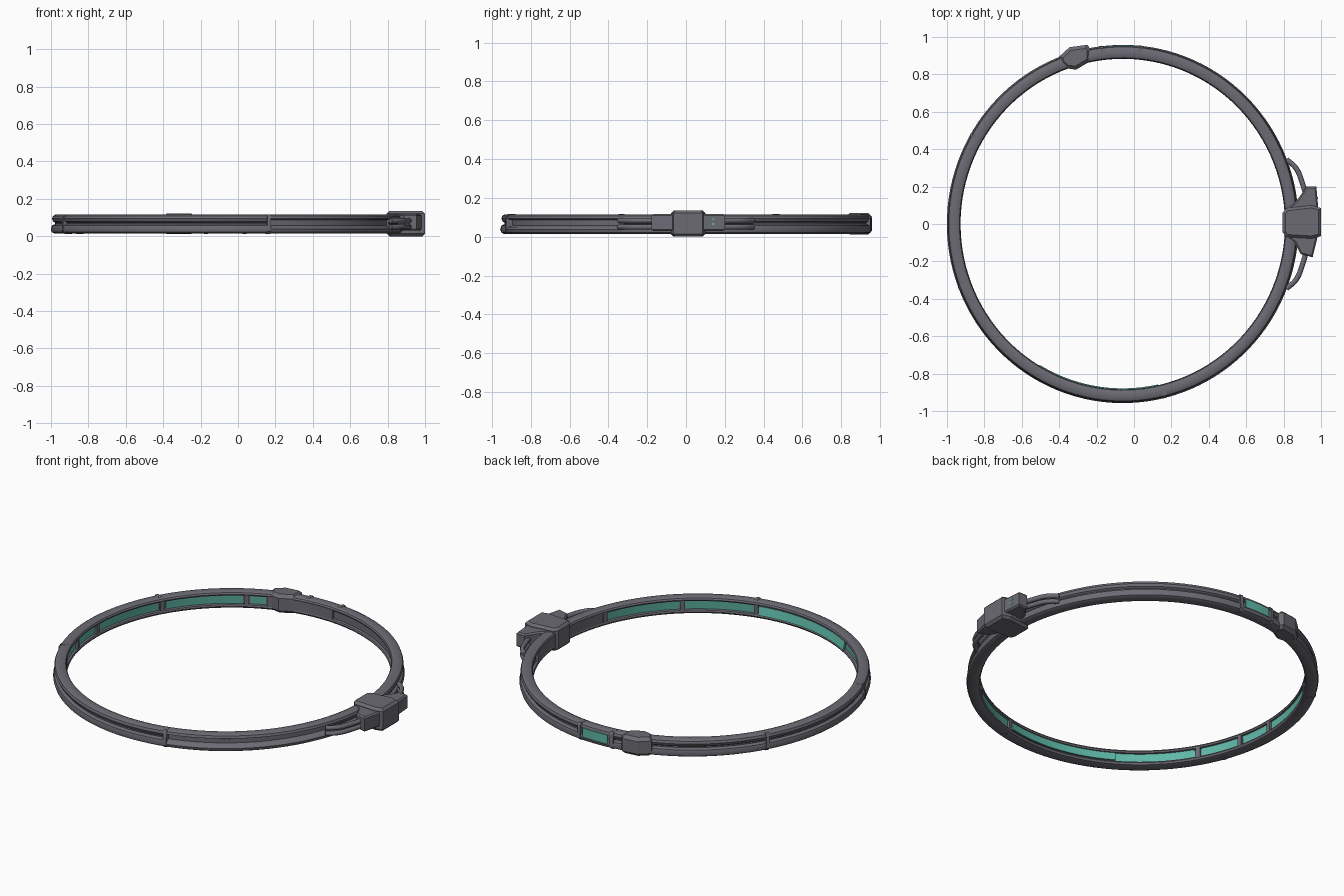
import bpy, bmesh, math
from mathutils import Vector

if "Cube" in bpy.data.objects:
    bpy.data.objects.remove(bpy.data.objects["Cube"])

CX, SX, SY = -0.06, 0.99, 1.008      # ring centre and slight oval scaling


def material(name, rgb):
    m = bpy.data.materials.new(name)
    m.diffuse_color = (*rgb, 1)
    m.use_nodes = True
    m.node_tree.nodes["Principled BSDF"].inputs["Base Color"].default_value = m.diffuse_color
    return m


GREY = material("dark grey", (0.15, 0.147, 0.175))
TEAL = material("teal", (0.115, 0.48, 0.39))


def ring_point(r, deg, z):
    a = math.radians(deg)
    return Vector((CX + SX * r * math.cos(a), SY * r * math.sin(a), z))


def finish(bm, name, mat, angle=35):
    bmesh.ops.recalc_face_normals(bm, faces=bm.faces[:])
    me = bpy.data.meshes.new(name)
    bm.to_mesh(me)
    bm.free()
    me.materials.append(mat)
    ob = bpy.data.objects.new(name, me)
    bpy.context.collection.objects.link(ob)
    if angle:
        bpy.ops.object.select_all(action='DESELECT')
        bpy.context.view_layer.objects.active = ob
        ob.select_set(True)
        bpy.ops.object.shade_smooth_by_angle(angle=math.radians(angle))
    return ob


def sweep(name, profile, start, end, mat, step=3.0):
    """Revolve a closed (radius, z) profile through part of the ring."""
    bm = bmesh.new()
    n = max(1, math.ceil((end - start) / step))
    loops = [[bm.verts.new(ring_point(r, start + (end - start) * i / n, z))
              for r, z in profile] for i in range(n + 1)]
    k = len(profile)
    for a, b in zip(loops, loops[1:]):
        for j in range(k):
            bm.faces.new((a[j], a[(j + 1) % k], b[(j + 1) % k], b[j]))
    bm.faces.new(loops[0])
    bm.faces.new(loops[-1])
    return finish(bm, name, mat)


def prism(name, outline, z0, z1, bevel, mat=GREY):
    """Extrude a top-view outline and chamfer its edges."""
    bm = bmesh.new()
    lo = [bm.verts.new((x, y, z0)) for x, y in outline]
    hi = [bm.verts.new((x, y, z1)) for x, y in outline]
    k = len(outline)
    bm.faces.new(lo)
    bm.faces.new(hi)
    for j in range(k):
        bm.faces.new((lo[j], lo[(j + 1) % k], hi[(j + 1) % k], hi[j]))
    bmesh.ops.recalc_face_normals(bm, faces=bm.faces[:])
    if bevel:
        caps = [e for e in bm.edges if abs(e.verts[0].co.z - e.verts[1].co.z) < 1e-5]
        bmesh.ops.bevel(bm, geom=caps, offset=bevel, segments=1, affect='EDGES')
    return finish(bm, name, mat, 0)


# Band profiles: two rounded rails joined by a web
lower = [(0.895, 0.016), (0.93, 0.014), (0.945, 0.022), (0.95, 0.038)]
narrow_groove = [(0.944, 0.058), (0.927, 0.065), (0.927, 0.072), (0.938, 0.079)]
wide_groove = [(0.94, 0.05), (0.918, 0.057), (0.918, 0.086), (0.936, 0.09)]
upper = [(0.944, 0.094), (0.939, 0.108), (0.927, 0.115), (0.895, 0.115),
         (0.882, 0.109), (0.877, 0.1), (0.88, 0.092)]
inner = [(0.893, 0.089), (0.893, 0.041), (0.88, 0.038), (0.876, 0.03), (0.882, 0.02)]
narrow = lower + narrow_groove + upper + inner
wide = lower + wide_groove + upper + inner

sweep("band_left_front", narrow, 201, 284, GREY)
sweep("band_right_front", wide, 284, 340, GREY)
sweep("band_right_back", narrow, 340, 444, GREY)
sweep("band_back_panel", wide, 84, 97, GREY)
sweep("band_left_back", narrow, 97, 201, GREY)

# Teal inlays along the inner wall
for i, (a, b) in enumerate([(112.5, 118), (120.5, 148), (151, 178), (180, 192),
                            (194, 208.5), (211, 239), (284.5, 309), (311, 338)]):
    sweep(f"inner_inlay_{i}", [(0.892, 0.041), (0.895, 0.041), (0.895, 0.089), (0.888, 0.089)],
          a, b, TEAL)
# this long inlay stands slightly proud of the upper rail
sweep("inner_inlay_proud", [(0.872, 0.04), (0.88, 0.04), (0.89, 0.089), (0.882, 0.089)],
      239, 282.5, TEAL)

# Teal window on the outside at the back
sweep("outer_window", [(0.94, 0.042), (0.949, 0.042), (0.949, 0.094), (0.94, 0.094)],
      85.5, 95.5, TEAL)

# Ribs dividing the inlays
for i, a in enumerate([119.2, 149.5, 179, 193, 209.7, 283.5, 310, 339]):
    sweep(f"inner_rib_{i}", [(0.879, 0.03), (0.9, 0.03), (0.9, 0.1), (0.879, 0.1)],
          a - 0.8, a + 0.8, GREY)

# Dark solid lining either side of the clasps, where there are no inlays
for name, a, b in (("lining_back", 86, 112), ("lining_clasp", 340, 380)):
    sweep(name, [(0.879, 0.036), (0.9, 0.036), (0.9, 0.095), (0.879, 0.095)], a, b, GREY)

# Collars at the joints, slightly proud of the band
for i, a in enumerate([84, 97, 150, 201, 284]):
    sweep(f"joint_collar_{i}",
          [(0.9, 0.013), (0.935, 0.013), (0.951, 0.028), (0.949, 0.1), (0.938, 0.116),
           (0.9, 0.116)], a - 0.6, a + 0.6, GREY)

# Main clasp: wings and taller central block
prism("clasp_wings", [(0.815, 0.085), (0.865, 0.12), (0.895, 0.16), (0.92, 0.2), (0.975, 0.2),
                      (0.985, 0.09), (0.98, -0.075), (0.955, -0.178), (0.89, -0.16),
                      (0.86, -0.1), (0.815, -0.07)], 0.03, 0.118, 0.008)
prism("clasp_block", [(0.795, 0.06), (0.815, 0.085), (0.95, 0.1), (1.0, 0.085),
                      (1.0, -0.065), (0.95, -0.078), (0.815, -0.07), (0.795, -0.045)],
      0.0, 0.135, 0.014)

# Small indicator lights on the clasp wing
for i, z in enumerate((0.06, 0.085)):
    prism(f"clasp_light_{i}", [(0.978, 0.135), (0.983, 0.135), (0.982, 0.148), (0.977, 0.148)],
          z, z + 0.01, 0, TEAL)


def strap(name, points, radius):
    """Smooth tube through a few points, turned into a mesh."""
    cu = bpy.data.curves.new(name, 'CURVE')
    cu.dimensions = '3D'
    cu.bevel_depth = radius
    cu.bevel_resolution = 2
    cu.resolution_u = 6
    cu.use_fill_caps = True
    sp = cu.splines.new('BEZIER')
    sp.bezier_points.add(len(points) - 1)
    for bp, p in zip(sp.bezier_points, points):
        bp.co = p
        bp.handle_left_type = bp.handle_right_type = 'AUTO'
    cu.materials.append(GREY)
    ob = bpy.data.objects.new(name, cu)
    bpy.context.collection.objects.link(ob)


# Paired straps running from the band into the clasp
for side, tag in ((1, "back"), (-1, "front")):
    for i, z in enumerate((0.05, 0.083)):
        strap(f"clasp_strap_{tag}_{i}",
              [(0.815, side * 0.345, z), (0.865, side * 0.3, z),
               (0.9, side * 0.22, z), (0.925, side * 0.13, z)], 0.014)

# Smaller hinge knuckle at the back left
prism("hinge_knuckle", [(-0.4, 0.895), (-0.345, 0.945), (-0.25, 0.958), (-0.232, 0.935),
                        (-0.235, 0.87), (-0.31, 0.825), (-0.36, 0.832), (-0.39, 0.86)],
      0.012, 0.122, 0.018)
